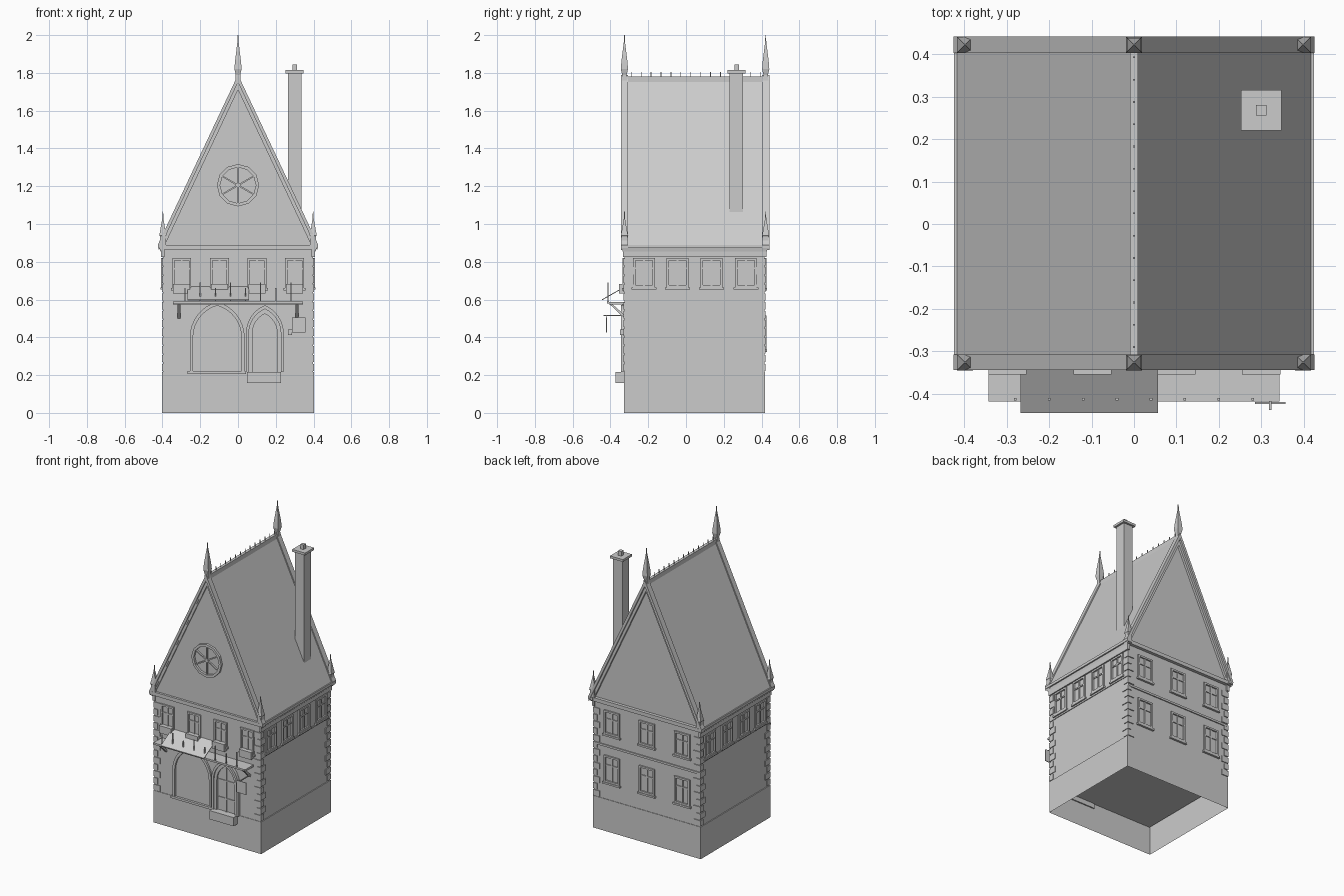
import bpy, bmesh
from math import cos, sin, pi, atan2, sqrt

if "Cube" in bpy.data.objects:
    bpy.data.objects.remove(bpy.data.objects["Cube"])

FRONT, BACK, SIDE = -0.325, 0.415, 0.397


def finish(name, bm):
    bmesh.ops.recalc_face_normals(bm, faces=bm.faces)
    me = bpy.data.meshes.new(name)
    bm.to_mesh(me)
    bm.free()
    ob = bpy.data.objects.new(name, me)
    bpy.context.collection.objects.link(ob)
    return ob


def add_box(bm, a, b):
    vs = [bm.verts.new((x, y, z)) for x in (a[0], b[0]) for y in (a[1], b[1]) for z in (a[2], b[2])]
    for f in ((0, 1, 3, 2), (4, 5, 7, 6), (0, 1, 5, 4), (2, 3, 7, 6), (0, 2, 6, 4), (1, 3, 7, 5)):
        bm.faces.new([vs[i] for i in f])


def boxes(name, items):
    bm = bmesh.new()
    for a, b in items:
        add_box(bm, a, b)
    return finish(name, bm)


def prism(name, pts, y0, y1):
    """Extrude an x-z profile along y."""
    bm = bmesh.new()
    f = bm.faces.new([bm.verts.new((x, y0, z)) for x, z in pts])
    r = bmesh.ops.extrude_face_region(bm, geom=[f])
    bmesh.ops.translate(bm, vec=(0, y1 - y0, 0), verts=[v for v in r['geom'] if isinstance(v, bmesh.types.BMVert)])
    return finish(name, bm)


def ring(name, outer, inner, y0, y1, closed):
    """Frame between two x-z outlines with the same point count."""
    bm = bmesh.new()
    secs = [[bm.verts.new(p) for p in ((o[0], y1, o[1]), (o[0], y0, o[1]), (i[0], y0, i[1]), (i[0], y1, i[1]))]
            for o, i in zip(outer, inner)]
    n = len(secs)
    for k in range(n if closed else n - 1):
        a, b = secs[k], secs[(k + 1) % n]
        for j in range(4):
            bm.faces.new((a[j], a[(j + 1) % 4], b[(j + 1) % 4], b[j]))
    if not closed:
        bm.faces.new(secs[0])
        bm.faces.new(secs[-1])
    return finish(name, bm)


def spire(name, x, y, prof):
    """Square turned post from (half width, z) pairs."""
    bm = bmesh.new()
    rows = [[bm.verts.new((x + sx * r, y + sy * r, z)) for sx, sy in ((-1, -1), (1, -1), (1, 1), (-1, 1))]
            for r, z in prof]
    for a, b in zip(rows, rows[1:]):
        for j in range(4):
            bm.faces.new((a[j], a[(j + 1) % 4], b[(j + 1) % 4], b[j]))
    bm.faces.new(rows[0])
    bm.faces.new(rows[-1])
    return finish(name, bm)


def arch(cx, w, z0, zs, zt, n=8):
    """Open pointed-arch outline, left foot to right foot."""
    h = zt - zs
    c = (h * h - w * w) / (2 * w)
    R, amax = w + c, atan2(h, c)
    right = [(R * cos(amax * k / n) - c, zs + R * sin(amax * k / n)) for k in range(n + 1)]
    half = [(w, z0)] + right
    return [(cx - x, z) for x, z in half] + [(cx + x, z) for x, z in half[-2::-1]]


def on_wall(wall, u0, u1, d0, d1, z0, z1):
    """Box given along a wall (u), out from it (d) and in height."""
    if wall == 'front':
        return (u0, FRONT - d1, z0), (u1, FRONT - d0, z1)
    if wall == 'back':
        return (u0, BACK + d0, z0), (u1, BACK + d1, z1)
    s = 1 if wall == 'right' else -1
    return (s * (SIDE + d0), u0, z0), (s * (SIDE + d1), u1, z1)


def window(wall, u, w, z0, z1):
    t, h = 0.012, z1 - z0
    B = lambda *a: on_wall(wall, *a)
    a, b = u - w / 2, u + w / 2
    boxes(wall + '_window', [
        B(a, a + t, -.01, .010, z0, z1), B(b - t, b, -.01, .010, z0, z1),
        B(a, b, -.01, .010, z1 - t, z1), B(a, b, -.01, .010, z0, z0 + t),
        B(u - .005, u + .005, -.01, .006, z0, z1),
        B(a, b, -.01, .006, z0 + h * .62, z0 + h * .62 + .008),
        B(a - .008, b + .008, -.01, .014, z0 - .012, z0)])


# plinth, open underneath
bm = bmesh.new()
add_box(bm, (-.403, -.328, 0), (.403, .418, .217))
bmesh.ops.delete(bm, geom=[f for f in bm.faces if all(v.co.z == 0 for v in f.verts)], context='FACES')
finish('plinth', bm)

# walls with gables
prism('walls', [(-SIDE, .19), (SIDE, .19), (SIDE, .90), (0, 1.745), (-SIDE, .90)], FRONT, BACK)


def chevron(name, top, thick, foot, y0, y1):
    k = 2.12
    prism(name, [(-foot, top - k * foot), (0, top), (foot, top - k * foot),
                 (foot - .006, top - thick - k * (foot - .006)), (0, top - thick),
                 (-foot + .006, top - thick - k * (foot - .006))], y0, y1)


# roof, verge boards and inner mouldings
chevron('roof', 1.773, .045, .418, -.335, .43)
for y0, y1, e in ((-.344, -.307, 'front'), (.403, .442, 'back')):
    chevron(e + '_verge_board', 1.79, .04, .425, y0, y1)
chevron('front_gable_moulding', 1.745, .035, .395, -.334, -.32)
chevron('back_gable_moulding', 1.745, .035, .395, .41, .43)

# cornices, eaves and string courses
boxes('gable_cornice', [((-.408, y0, .865), (.408, y1, .89)) for y0, y1 in ((-.34, -.32), (.41, .436))])
for s, e in ((-1, 'left'), (1, 'right')):
    boxes(e + '_eaves', [((s * .39, -.333, .826), (s * .407, .425, .875)),
                         ((s * .39, -.344, .872), (s * .424, .441, .89))])
    boxes(e + '_string_course', [((s * .39, FRONT, .642), (s * .402, BACK, .652))])
boxes('back_string_course', [((-.40, .41, .572), (.40, .422, .586))])

# ridge with small spikes
boxes('ridge', [((-.01, -.31, 1.75), (.01, .405, 1.782))])
boxes('ridge_spikes', [((-.002, y - .002, 1.77), (.002, y + .002, 1.806))
                       for y in [-.29 + i * .0525 for i in range(14)]])

# finials and corner pinnacles
for y in (-.326, .422):
    spire('finial', 0, y, [(.015, 1.74), (.012, 1.79), (.019, 1.82), (.016, 1.86), (.003, 1.965), (.002, 2.0)])
    for s in (-1, 1):
        spire('pinnacle', s * .398, y, [(.016, .87), (.016, .935), (.019, .94), (.014, .965),
                                        (.003, 1.03), (.002, 1.065)])

# chimney
boxes('chimney', [((.265, .23, 1.04), (.335, .303, 1.798)), ((.252, .22, 1.798), (.348, .316, 1.814)),
                  ((.288, .256, 1.81), (.312, .28, 1.845))])

# rose window
circ = lambda r: [(r * cos(2 * pi * k / 12), 1.205 + r * sin(2 * pi * k / 12)) for k in range(12)]
ring('rose_window_frame', circ(.112), circ(.095), -.34, -.32, True)
prism('rose_window_hub', circ(.012), -.338, -.32)
bm = bmesh.new()
for k in range(6):
    a = pi / 6 + k * pi / 3
    n0 = len(bm.verts)
    add_box(bm, (0, -.335, -.004), (.1, -.32, .004))
    bm.verts.ensure_lookup_table()
    for v in bm.verts[n0:]:
        x, z = v.co.x, v.co.z
        v.co.x, v.co.z = x * cos(a) - z * sin(a), 1.205 + x * sin(a) + z * cos(a)
finish('rose_window_spokes', bm)

# quoins, long and short alternating
q = []
for i in range(13):
    z, long = .222 + i * .0465, i % 2 == 0
    lx, ly = (.05, .03) if long else (.03, .05)
    for s in (-1, 1):
        q.append(((s * .402, FRONT - .005, z), (s * (.402 - lx), FRONT + ly, z + .038)))
        q.append(((s * .402, BACK + .006, z), (s * (.402 - lx), BACK - ly, z + .038)))
boxes('quoins', q)

# windows
for x in (-.298, -.098, .1, .3):
    window('front', x, .1, .66, .82)
    boxes('flower_box', [on_wall('front', x - .045, x + .045, 0, .03, .632, .682)])
for y in (-.222, -.045, .135, .317):
    for wall in ('left', 'right'):
        window(wall, y, .115, .664, .82)
for x in (-.265, 0, .262):
    window('back', x, .115, .335, .515)
    window('back', x, .115, .66, .82)

# shop window arch with sill
ring('shop_arch', arch(-.11, .145, .217, .40, .588), arch(-.11, .128, .217, .40, .568), -.338, -.32, False)
boxes('shop_sill', [on_wall('front', -.267, .042, 0, .016, .207, .222)])

# doorway, nested arches, door and step
ring('door_arch_outer', arch(.142, .1, .217, .42, .57), arch(.142, .085, .217, .42, .55), -.345, -.32, False)
ring('door_arch_inner', arch(.142, .085, .217, .42, .55), arch(.142, .066, .217, .42, .525), -.336, -.32, False)
boxes('door_bars', [on_wall('front', .08, .205, 0, .005, z, z + .008) for z in (.30, .42)] +
      [on_wall('front', .139, .145, 0, .005, .217, .51)])
boxes('door_step', [((.047, -.372, .158), (.227, -.32, .217))])
boxes('letter_box', [on_wall('front', .265, .287, 0, .025, .412, .442)])

# balcony slab with diagonal brackets
boxes('balcony_slab', [((-.343, -.408, .574), (.343, -.32, .588)), ((-.343, -.418, .578), (.343, -.408, .59))])
for x in (-.312, .312):
    bm = bmesh.new()
    vs = [bm.verts.new((x + d, y, z)) for d in (-.008, .008)
          for y, z in ((-.405, .576), (-.39, .576), (-.322, .515), (-.322, .497))]
    bm.faces.new(vs[:4])
    bm.faces.new(vs[4:])
    for j in range(4):
        bm.faces.new((vs[j], vs[(j + 1) % 4], vs[4 + (j + 1) % 4], vs[4 + j]))
    finish('balcony_bracket', bm)
boxes('balcony_spikes', [((x - .003, -.416, .585), (x + .003, -.410, .69 if i % 2 else .66))
                         for i, x in enumerate([-.28 + k * .08 for k in range(8)])])

# sloping awning above the shop arch
bm = bmesh.new()
vs = [bm.verts.new((x, y, z + dz)) for dz in (0, .005)
      for x, y, z in ((-.267, -.325, .664), (.057, -.325, .664), (.057, -.445, .596), (-.267, -.445, .596))]
bm.faces.new(vs[:4])
bm.faces.new(vs[4:])
for j in range(4):
    bm.faces.new((vs[j], vs[(j + 1) % 4], vs[4 + (j + 1) % 4], vs[4 + j]))
finish('awning', bm)

# hanging sign
boxes('hanging_sign', [((.285, -.424, .425), (.357, -.419, .506)), ((.318, -.438, .512), (.324, -.325, .518)),
                       ((.319, -.423, .50), (.323, -.42, .515))])
